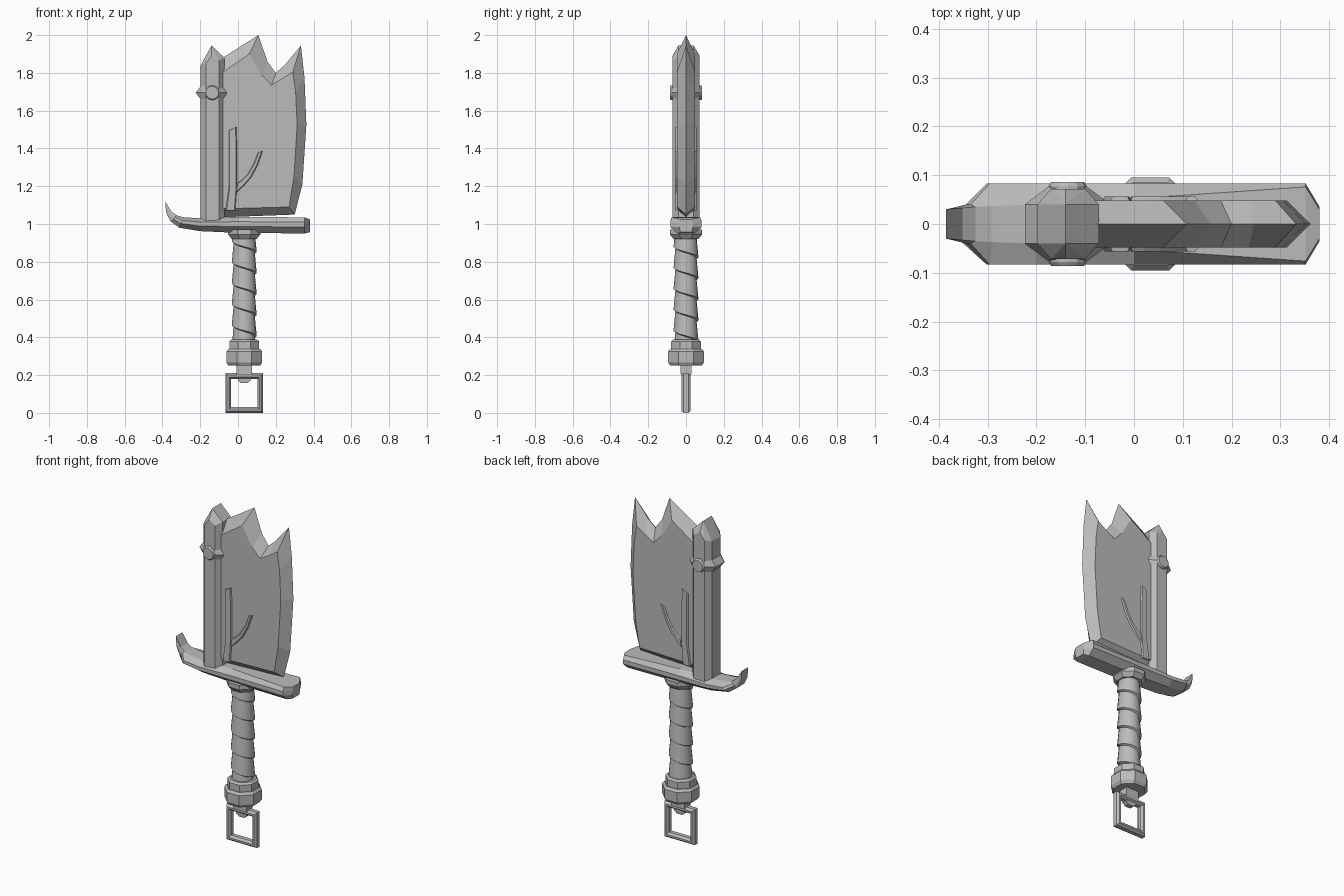
import bpy, bmesh, math

if "Cube" in bpy.data.objects:
    bpy.data.objects.remove(bpy.data.objects["Cube"])

grey = bpy.data.materials.new("steel_grey")
grey.diffuse_color = (0.5, 0.5, 0.5, 1)
grey.use_nodes = True
grey.node_tree.nodes["Principled BSDF"].inputs["Base Color"].default_value = grey.diffuse_color


def finish(name, bm, smooth=None):
    bmesh.ops.recalc_face_normals(bm, faces=bm.faces[:])
    me = bpy.data.meshes.new(name)
    bm.to_mesh(me)
    bm.free()
    me.materials.append(grey)
    ob = bpy.data.objects.new(name, me)
    bpy.context.collection.objects.link(ob)
    if smooth:
        bpy.context.view_layer.objects.active = ob
        ob.select_set(True)
        bpy.ops.object.shade_smooth_by_angle(angle=math.radians(smooth))
        ob.select_set(False)
    return ob


def loft(name, rings, cyclic=False, smooth=None):
    """Skin equal-length rings of points, capped or joined end to end."""
    bm = bmesh.new()
    vs = [[bm.verts.new(p) for p in r] for r in rings]
    pairs = list(zip(vs, vs[1:]))
    if cyclic:
        pairs.append((vs[-1], vs[0]))
    else:
        bm.faces.new(vs[0])
        bm.faces.new(vs[-1])
    n = len(vs[0])
    for a, b in pairs:
        for i in range(n):
            j = (i + 1) % n
            bm.faces.new((a[i], a[j], b[j], b[i]))
    return finish(name, bm, smooth)


def octagon(apothem, z, cx, cy=0.0):
    r = apothem / math.cos(math.pi / 8)
    return [(cx + r * math.cos(math.pi / 8 + i * math.pi / 4),
             cy + r * math.sin(math.pi / 8 + i * math.pi / 4), z) for i in range(8)]


# Blade: sharp outer edge at the centre plane, flat cheeks inset on both sides
edge = [(-.1, 1.868), (.108, 2.0), (.156, 1.86), (.2, 1.80), (.246, 1.84), (.333, 1.945),
        (.352, 1.775), (.362, 1.527), (.341, 1.21), (.30, 1.05), (-.1, 1.035)]
cheek = [(-.1, 1.79), (.06, 1.90), (.125, 1.79), (.178, 1.735), (.235, 1.77), (.29, 1.805),
         (.305, 1.70), (.313, 1.52), (.296, 1.25), (.27, 1.09), (-.1, 1.08)]
loft("blade", [[(x, -.048, z) for x, z in cheek], [(x, 0, z) for x, z in edge],
               [(x, .048, z) for x, z in cheek]])

# Raised branch ornament on both cheeks, with bevelled rims
stem = [(-.066, 1.07), (-.014, 1.07), (-.004, 1.2), (-.004, 1.4), (-.008, 1.515),
        (-.05, 1.495), (-.05, 1.19)]
twig = [(-.008, 1.165), (.035, 1.205), (.07, 1.245), (.105, 1.31), (.132, 1.387),
        (.105, 1.38), (.082, 1.32), (.05, 1.265), (.02, 1.235), (-.008, 1.215)]


def inset(pts, d):
    """Shrink an anticlockwise outline by moving each corner inwards."""
    out = []
    for i, (x, z) in enumerate(pts):
        (ax, az), (bx, bz) = pts[i - 1], pts[(i + 1) % len(pts)]
        tx, tz = bx - ax, bz - az
        k = d / math.hypot(tx, tz)
        out.append((x - tz * k, z + tx * k))
    return out


for side, s in (("front", -1), ("back", 1)):
    for part, pts in (("stem", stem), ("twig", twig)):
        loft(f"ornament_{part}_{side}", [[(x, s * .046, z) for x, z in pts],
                                         [(x, s * .056, z) for x, z in inset(pts, .006)]])

# Spine column: chamfered post with a pitched, hipped top
col = [(-.14, -.072, 1.89), (-.10, -.072, 1.865), (-.072, -.04, 1.88), (-.072, .04, 1.88),
       (-.10, .072, 1.865), (-.14, .072, 1.89), (-.17, .072, 1.85), (-.198, .04, 1.84),
       (-.198, -.04, 1.84), (-.17, -.072, 1.85)]
bm = bmesh.new()
low = [bm.verts.new((x, y, 1.01)) for x, y, z in col]
top = [bm.verts.new(p) for p in col]
r0, r1 = bm.verts.new((-.14, -.04, 1.945)), bm.verts.new((-.14, .04, 1.945))
bm.faces.new(low)
for i in range(10):
    j = (i + 1) % 10
    bm.faces.new((low[i], low[j], top[j], top[i]))
for ids, tip in (((0, 1), r0), ((1, 2), r0), ((3, 4), r1), ((4, 5), r1),
                 ((5, 6), r1), ((6, 7), r1), ((8, 9), r0), ((9, 0), r0)):
    bm.faces.new((top[ids[0]], top[ids[1]], tip))
bm.faces.new((top[2], top[3], r1, r0))
bm.faces.new((top[7], top[8], r0, r1))
finish("spine_column", bm)


# Clasp: pointed band round the column with a round stud through it
def band(hx, fx, hy, fy, z):
    return [(-.136 + x, y, z) for x, y in ((fx, -hy), (hx, -fy), (hx, fy), (fx, hy),
                                           (-fx, hy), (-hx, fy), (-hx, -fy), (-fx, -hy))]


loft("clasp_band", [band(.062, .034, .071, .04, 1.66), band(.088, .036, .079, .04, 1.695),
                    band(.062, .034, .071, .04, 1.73)])
loft("clasp_stud", [[(-.136 + r * math.cos(i * math.pi / 6), y, 1.695 + r * math.sin(i * math.pi / 6))
                     for i in range(12)]
                    for r, y in ((.034, -.086), (.039, -.078), (.039, .078), (.034, .086))])

# Guard: eight-sided bar that curls up into a horn on the left
# each station: top x, z, half width; bottom x, z, half width; widest half width
stations = [(-.385, 1.12, .03, -.385, 1.105, .03, .03),
            (-.352, 1.065, .033, -.38, 1.06, .03, .034),
            (-.325, 1.046, .035, -.358, 1.015, .033, .04),
            (-.29, 1.036, .037, -.31, .98, .04, .083),
            (-.2, 1.03, .04, -.2, .962, .045, .083),
            (0, 1.038, .052, 0, .953, .045, .083),
            (.352, 1.035, .076, .352, .95, .045, .083),
            (.38, 1.025, .03, .38, .957, .03, .036)]
rings = []
for tx, tz, a, bx, bz, b, w in stations:
    half = [(tx, a, tz)] + [(tx + (bx - tx) * f, w, tz + (bz - tz) * f) for f in (.3, .6)] + [(bx, b, bz)]
    rings.append(half + [(x, -y, z) for x, y, z in reversed(half)])
loft("guard", rings)

# Grip: helical wrap whose lower edge steps over the next turn
CX, N, PITCH = .033, 16, .111
bm = bmesh.new()
outer, inner = [], []
for i in range(8 * N + 1):
    t = i / N
    ang = math.pi + 2 * math.pi * t
    z = .797 + PITCH * 3 - PITCH * t
    for lst, r, zz in ((outer, .066, z), (inner, .056, z - .006)):
        zz = max(.30, min(.99, zz))
        lst.append(bm.verts.new((CX + r * math.cos(ang), r * math.sin(ang), zz)))
for i in range(8 * N):
    bm.faces.new((outer[i], outer[i + 1], inner[i + 1], inner[i]))
    if i + N + 1 <= 8 * N:
        bm.faces.new((inner[i], inner[i + 1], outer[i + N + 1], outer[i + N]))
finish("grip_wrap", bm, 30)

# Collar under the guard and pommel at the foot of the grip
loft("collar", [octagon(r, z, CX) for r, z in ((.085, .97), (.085, .945), (.066, .92))])
loft("pommel_ring", [octagon(r, z, CX) for r, z in ((.068, .388), (.079, .378), (.079, .33))])
loft("pommel", [octagon(r, z, CX) for r, z in ((.084, .338), (.095, .325), (.095, .268), (.084, .25))])


# Hanging link: stem, rounded tab and square ring
def slab(hx, hy, z):
    return [(CX - hx, -hy, z), (CX + hx, -hy, z), (CX + hx, hy, z), (CX - hx, hy, z)]


loft("link_stem", [slab(.042, .028, .255), slab(.042, .028, .205), slab(.036, .02, .19)])
loft("link_tab", [slab(.034, .016, .20), slab(.034, .016, .172), slab(.018, .014, .157)])

section = [(.1, .012), (.1, -.012), (.09, -.025), (.08, -.025),
           (.07, -.012), (.07, .012), (.08, .025), (.09, .025)]
loft("square_ring", [[(CX + sx * d, y, .105 + sz * d * 1.05) for d, y in section]
                     for sx, sz in ((-1, -1), (1, -1), (1, 1), (-1, 1))], cyclic=True)
